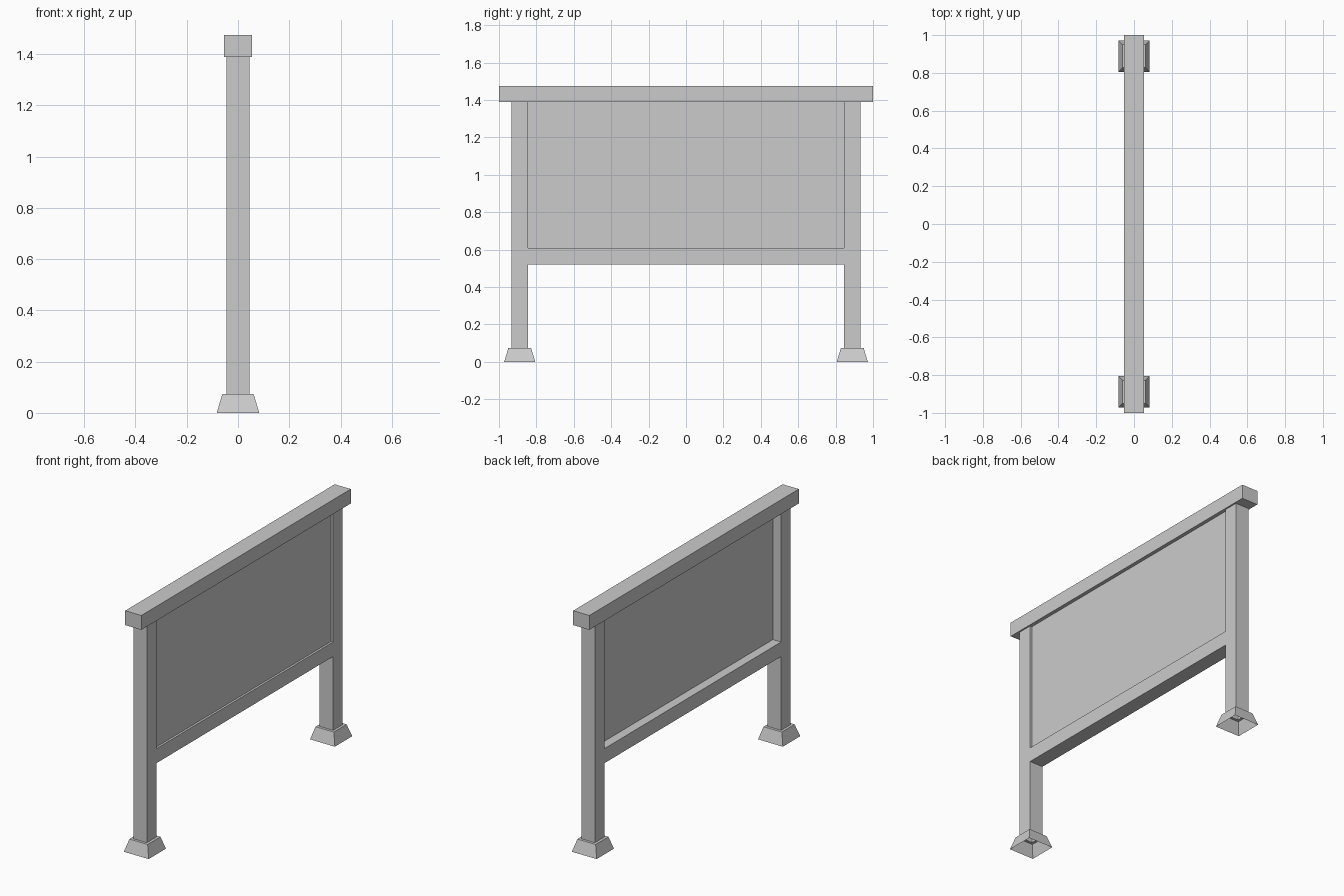
import bpy, bmesh

if "Cube" in bpy.data.objects:
    bpy.data.objects.remove(bpy.data.objects["Cube"])


def add_object(name, bm):
    bmesh.ops.recalc_face_normals(bm, faces=bm.faces)
    mesh = bpy.data.meshes.new(name)
    bm.to_mesh(mesh)
    bm.free()
    obj = bpy.data.objects.new(name, mesh)
    bpy.context.collection.objects.link(obj)
    return obj


def box(name, x0, x1, y_half, z0, z1):
    bm = bmesh.new()
    bmesh.ops.create_cube(bm, size=1)
    for v in bm.verts:
        v.co.x = x1 if v.co.x > 0 else x0
        v.co.y = y_half if v.co.y > 0 else -y_half
        v.co.z = z1 if v.co.z > 0 else z0
    return add_object(name, bm)


def square_shell(name, y, profile):
    """Open square tube through (half width, height) rings."""
    bm = bmesh.new()
    corners = ((-1, -1), (1, -1), (1, 1), (-1, 1))
    rings = [[bm.verts.new((cx * r, y + cy * r, z)) for cx, cy in corners]
             for r, z in profile]
    for a, b in zip(rings, rings[1:]):
        for i in range(4):
            j = (i + 1) % 4
            bm.faces.new((a[i], a[j], b[j], b[i]))
    # outward normals are already given by the winding
    mesh = bpy.data.meshes.new(name)
    bm.to_mesh(mesh)
    bm.free()
    obj = bpy.data.objects.new(name, mesh)
    bpy.context.collection.objects.link(obj)
    return obj


POST, POST_Y = 0.045, 0.889
RAIL_BOTTOM, FOOT_TOP = 1.388, 0.074
INNER = POST_Y - POST

# Hollow posts with flared feet, open underneath
for side, y in (("left", -POST_Y), ("right", POST_Y)):
    square_shell(f"{side}_post", y, [(0.083, 0), (0.061, FOOT_TOP),
                                     (POST, FOOT_TOP), (POST, RAIL_BOTTOM)])

# Top and bottom rails
box("top_rail", -0.054, 0.054, 1.0, RAIL_BOTTOM, 1.475)
box("bottom_rail", -POST, POST, INNER, 0.52, 0.608)

# Board panel, set close to the +x face
box("board_panel", 0.01, 0.032, INNER, 0.608, RAIL_BOTTOM)
